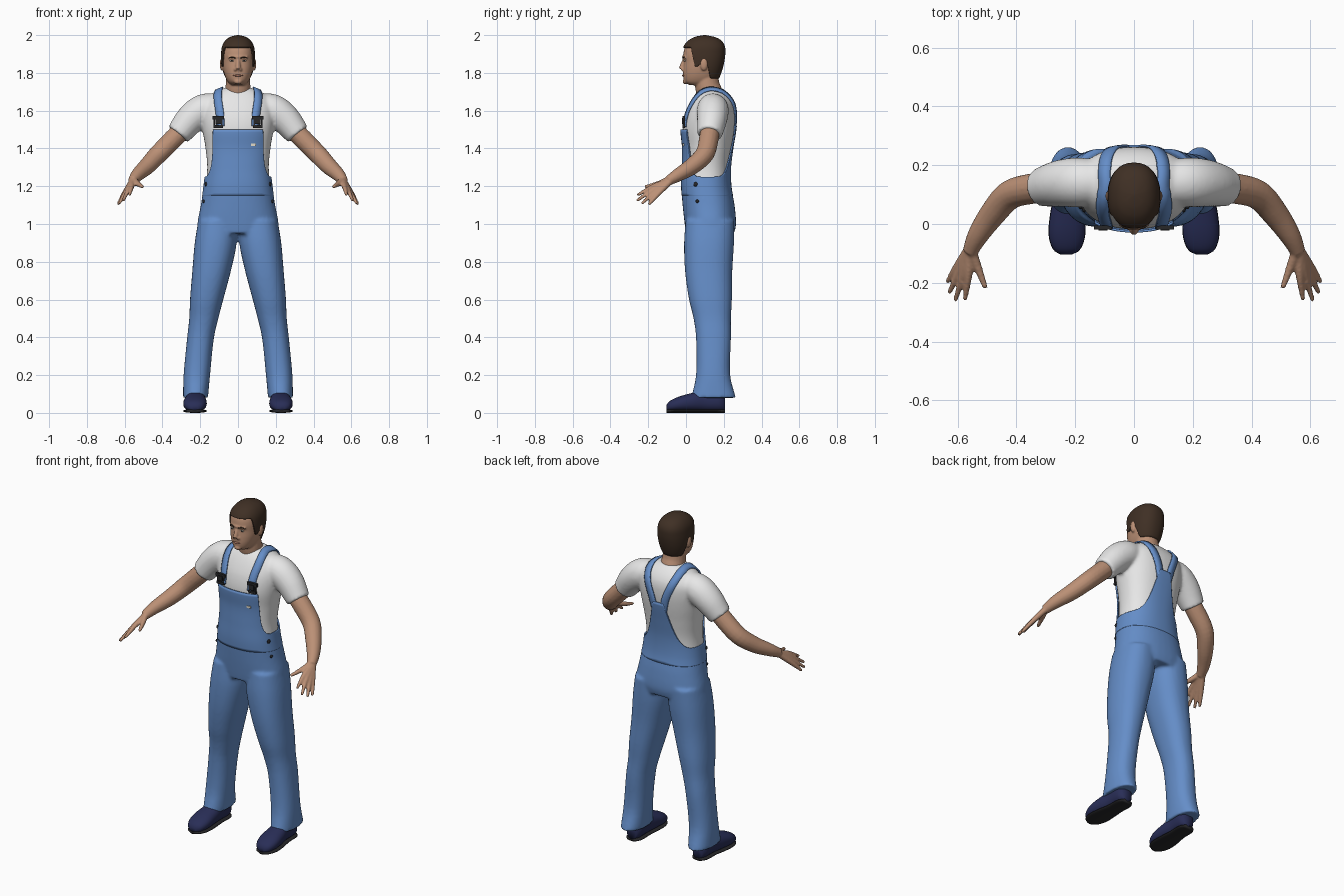
import bpy, bmesh, math
from math import pi, cos, sin
from mathutils import Vector, Matrix
from mathutils.bvhtree import BVHTree

if "Cube" in bpy.data.objects:
    bpy.data.objects.remove(bpy.data.objects["Cube"], do_unlink=True)

def material(name, *rgb):
    m = bpy.data.materials.new(name)
    m.use_nodes = True
    m.diffuse_color = (*rgb, 1)
    m.node_tree.nodes["Principled BSDF"].inputs["Base Color"].default_value = (*rgb, 1)
    return m

DENIM = material("denim blue", .13, .27, .58)
WHITE = material("shirt white", .8, .8, .8)
SKIN = material("skin", .5, .28, .18)
HAIR = material("dark brown hair", .05, .029, .018)
NAVY = material("shoe navy", .022, .027, .095)
DARK = material("dark rubber and metal", .02, .02, .022)
LIP = material("lip", .36, .16, .11)
CREAM = material("cream label", .75, .7, .58)

# ---------- helpers ----------
def interp(rows, t):
    """Smooth interpolation of rows keyed by their first value."""
    n = len(rows)
    t = min(max(t, rows[0][0]), rows[-1][0])
    i = next(k for k in range(n - 1) if t <= rows[k + 1][0])
    a, b = rows[i], rows[i + 1]
    p, q = rows[max(i - 1, 0)], rows[min(i + 2, n - 1)]
    h = b[0] - a[0]
    u = (t - a[0]) / h
    out = []
    for k in range(1, len(a)):
        ma = (b[k] - p[k]) / (b[0] - p[0]) * h
        mb = (q[k] - a[k]) / (q[0] - a[0]) * h
        out.append(a[k] + u * ma + u * u * (3 * (b[k] - a[k]) - 2 * ma - mb)
                   + u ** 3 * (2 * (a[k] - b[k]) + ma + mb))
    return out

def surf(rows, a, z, off=0, e=.88):
    """Point at angle a and height z of a body with rounded oval sections."""
    cx, w, lo, hi = interp(rows, z)
    bend = lambda v: math.copysign(abs(v) ** e, v)
    return Vector((cx + (w + off) * bend(cos(a)),
                   (lo + hi) / 2 + ((hi - lo) / 2 + off) * bend(sin(a)), z))

def skin_rings(bm, rings, closed=True, cap=True):
    vs = [[bm.verts.new(p) for p in r] for r in rings]
    n = len(vs[0])
    for a, b in zip(vs, vs[1:]):
        for j in range(n if closed else n - 1):
            k = (j + 1) % n
            bm.faces.new((a[j], a[k], b[k], b[j]))
    if cap:
        bm.faces.new(vs[0][::-1])
        bm.faces.new(vs[-1])

def body(bm, rows, z0, z1, off=0, sx=1, n=40, steps=30, swap=False):
    rings = []
    for i in range(steps + 1):
        z = z0 + (z1 - z0) * i / steps
        r = [surf(rows, 2 * pi * j / n, z, off) for j in range(n)]
        rings.append([Vector((p.x * sx, p.z, p.y) if swap else (p.x * sx, p.y, p.z)) for p in r])
    skin_rings(bm, rings)

def sheet(bm, rows, low, high, move, n=192, steps=24):
    """Open shell whose lower and upper edges are functions of the angle."""
    ang = [2 * pi * j / n for j in range(n)]
    skin_rings(bm, [[move(a, low(a) + (high(a) - low(a)) * i / steps) for a in ang]
                    for i in range(steps + 1)], cap=False)

def tube(bm, pts, sx=1, n=16, steps=5):
    """Round tube through (x, y, z, radius) points."""
    rows = [(i, *p) for i, p in enumerate(pts)]
    last, rings = len(pts) - 1, []
    for i in range(last * steps + 1):
        t = i / steps
        x, y, z, r = interp(rows, t)
        d = Vector(interp(rows, t + .1)[:3]) - Vector(interp(rows, t - .1)[:3])
        u = d.orthogonal() if abs(d.normalized().y) > .98 else d.cross(Vector((0, 1, 0)))
        u.normalize()
        v = d.normalized().cross(u)
        ring = [Vector((x, y, z)) + r * (u * cos(2 * pi * j / n) + v * sin(2 * pi * j / n))
                for j in range(n)]
        rings.append([Vector((p.x * sx, p.y, p.z)) for p in ring])
    skin_rings(bm, rings)

def ball(bm, loc, size):
    bmesh.ops.create_uvsphere(bm, u_segments=16, v_segments=10, radius=1,
                              matrix=Matrix.Translation(loc) @ Matrix.Diagonal((*size, 1)))

def box(bm, loc, size):
    bmesh.ops.create_cube(bm, size=1, matrix=Matrix.Translation(loc) @ Matrix.Diagonal((*size, 1)))

def make(name, bm, mat, voxel=0, smooth=0, mirror=False, solid=0, fix=True, flat=False):
    if fix:
        bmesh.ops.recalc_face_normals(bm, faces=bm.faces)
    for f in bm.faces:
        f.smooth = not flat
    me = bpy.data.meshes.new(name)
    bm.to_mesh(me)
    bm.free()
    me.materials.append(mat)
    ob = bpy.data.objects.new(name, me)
    bpy.context.collection.objects.link(ob)
    if voxel:
        m = ob.modifiers.new("Blend", 'REMESH')
        m.mode, m.voxel_size, m.use_smooth_shade = 'VOXEL', voxel, True
        s = ob.modifiers.new("Soften", 'SMOOTH')
        s.factor, s.iterations = .5, smooth
    if solid:
        m = ob.modifiers.new("Thickness", 'SOLIDIFY')
        m.thickness, m.offset = solid, -1
    if mirror:
        ob.modifiers.new("Mirror", 'MIRROR')
    return ob

def tree(ob):
    bpy.context.view_layer.update()
    return BVHTree.FromObject(ob, bpy.context.evaluated_depsgraph_get())

def front_y(bvh, x, z):
    return bvh.ray_cast(Vector((x, -1, z)), Vector((0, 1, 0)))[0].y

def ease(a, b, t):
    t = min(max((t - a) / (b - a), 0), 1)
    return t * t * (3 - 2 * t)

# ---------- sections: height, centre x, half width, front y, back y ----------
TORSO = [(.95, 0, .2, .01, .245), (1.0, 0, .205, .003, .255), (1.1, 0, .187, -.008, .247),
         (1.2, 0, .172, -.015, .23), (1.3, 0, .163, -.012, .228), (1.4, 0, .172, -.01, .24),
         (1.5, 0, .188, -.018, .256), (1.58, 0, .195, -.005, .262), (1.64, 0, .185, .02, .255),
         (1.69, 0, .14, .05, .225), (1.72, 0, .075, .075, .19)]
LEG = [(.08, .225, .064, .03, .262), (.2, .218, .068, .055, .232), (.4, .198, .069, .055, .236),
       (.5, .181, .075, .042, .236), (.6, .166, .086, .018, .241), (.75, .14, .1, -.003, .243),
       (.9, .118, .109, -.008, .252), (1.02, .108, .1, 0, .255)]
HEAD = [(1.735, 0, .035, .02, .12), (1.75, 0, .052, -.006, .15), (1.78, 0, .068, -.015, .17),
        (1.82, 0, .079, -.015, .185), (1.86, 0, .083, -.012, .195), (1.9, 0, .083, -.014, .2),
        (1.94, 0, .077, -.003, .197), (1.97, 0, .058, .025, .175), (1.986, 0, .032, .06, .14),
        (1.992, 0, .006, .095, .105)]
# shoe sections run along y: y, centre x, half width, bottom, top
SHOE = [(-.104, .23, .018, .015, .04), (-.09, .229, .043, .01, .06), (-.04, .228, .061, .008, .085),
        (.03, .226, .059, .008, .105), (.1, .222, .05, .008, .12), (.18, .22, .048, .008, .12),
        (.207, .22, .03, .012, .09)]
SOLE = [(y, cx, w + .001, 0, .02) for y, cx, w, lo, hi in SHOE]

# ---------- shirt ----------
bm = bmesh.new()
body(bm, TORSO, 1.15, 1.72)
for s in (1, -1):
    tube(bm, [(.1, .14, 1.62, .07), (.18, .142, 1.605, .084), (.25, .138, 1.555, .08),
              (.317, .125, 1.474, .066)], s, n=24)
shirt = make("shirt", bm, WHITE, voxel=.009, smooth=6)

# ---------- overalls ----------
bm = bmesh.new()
body(bm, TORSO, .95, 1.22, .01)
for s in (1, -1):
    body(bm, LEG, .08, 1.02, .002, s)
make("overall_trousers", bm, DENIM, voxel=.009, smooth=6)

def bib_top(a):
    c = abs(cos(a))
    if sin(a) < 0:
        return 1.25 + .25 * min(1, (1 - c) / .36) ** 2.5
    return 1.25 + .27 * min(1, (1 - c) / .86) ** 2.5

bm = bmesh.new()
sheet(bm, TORSO, lambda a: 1.15, bib_top, lambda a, z: surf(TORSO, a, z, .011))
bib = make("overall_bib", bm, DENIM, solid=.008, fix=False)

# ---------- shoulder straps, laid on the shirt ----------
shirt_tree = tree(shirt)
path = [(i, *p) for i, p in enumerate([
    (.105, -.05, 1.52), (.108, -.03, 1.6), (.115, .04, 1.69), (.115, .12, 1.75),
    (.108, .21, 1.72), (.085, .28, 1.64), (.055, .3, 1.56), (.03, .3, 1.47)])]
strap = []
for i in range(57):
    t = i / 8
    mid, normal = shirt_tree.find_nearest(Vector(interp(path, t)))[:2]
    d = Vector(interp(path, t + .1)) - Vector(interp(path, t - .1))
    side = d.cross(normal).normalized() * .021
    row = []
    for k in (-1, 0, 1):
        p, nn = shirt_tree.find_nearest(mid + side * k)[:2]
        row.append(p + nn * .01)
    strap.append(row)
bm = bmesh.new()
skin_rings(bm, strap, closed=False, cap=False)
straps = make("shoulder_straps", bm, DENIM, solid=.008, mirror=True, fix=False)

# ---------- buckles, buttons and label ----------
bib_tree = tree(bib)
y = front_y(shirt_tree, .105, 1.55) - .016
bm = bmesh.new()
box(bm, (.105, y, 1.562), (.062, .014, .02))
box(bm, (.105, y - .004, 1.545), (.03, .014, .03))
box(bm, (.105, y, 1.516), (.05, .014, .014))
for dx in (-.02, .02):
    box(bm, (.105 + dx, y, 1.535), (.008, .01, .04))
make("strap_buckles", bm, DARK, mirror=True, flat=True)
bm = bmesh.new()
for z, r in ((1.21, .012), (1.12, .009)):
    p = surf(TORSO, -.38, z, .01)
    ball(bm, p, (.007, r, r))
make("hip_buttons", bm, DARK, mirror=True)
bm = bmesh.new()
box(bm, (.082, front_y(bib_tree, .082, 1.42) - .002, 1.42), (.026, .006, .012))
make("bib_label", bm, CREAM, flat=True)

# ---------- arms and hands ----------
bm = bmesh.new()
tube(bm, [(.27, .13, 1.525, .05), (.335, .122, 1.458, .052), (.42, .1, 1.372, .05),
          (.48, .035, 1.308, .045), (.53, -.038, 1.262, .036), (.558, -.095, 1.228, .026)])
for knuckle, tip in (((.563, -.175, 1.198), (.575, -.258, 1.152)),
                     ((.58, -.172, 1.185), (.608, -.26, 1.123)),
                     ((.594, -.163, 1.17), (.629, -.235, 1.108)),
                     ((.605, -.15, 1.157), (.636, -.198, 1.103))):
    wrist = Vector((.558, -.08, 1.23)).lerp(Vector(knuckle), .12)
    tube(bm, [(*wrist, .017), (*knuckle, .0135), (*tip, .008)], n=12)
tube(bm, [(.553, -.09, 1.235, .018), (.53, -.15, 1.213, .014), (.505, -.218, 1.196, .009)], n=12)
make("arms", bm, SKIN, voxel=.006, smooth=3, mirror=True)

# ---------- head, neck, nose and ears ----------
bm = bmesh.new()
body(bm, HEAD, 1.735, 1.992, steps=40)
tube(bm, [(0, .135, 1.64, .085), (0, .122, 1.7, .07), (0, .112, 1.74, .065), (0, .105, 1.82, .06)], n=24)
tube(bm, [(0, -.004, 1.88, .009), (0, -.018, 1.845, .012), (0, -.025, 1.82, .014)])
tube(bm, [(-.05, .004, 1.882, .009), (0, -.012, 1.884, .009), (.05, .004, 1.882, .009)])
ball(bm, (0, -.004, 1.754), (.022, .014, .014))
for s in (1, -1):
    ball(bm, (s * .013, -.016, 1.818), (.009, .011, .009))
    ball(bm, (s * .086, .095, 1.845), (.011, .02, .033))
head = make("head", bm, SKIN, voxel=.005, smooth=3)

# ---------- hair ----------
def hairline(a):
    s = sin(a)
    return 1.932 - .095 * ease(-.6, -.3, s) + .012 * ease(-.2, -.1, s) - .072 * ease(.1, .55, s)

def hair_point(a, z):
    c = Vector((0, .098, 1.88))
    p = surf(HEAD, a, z)
    return c + Vector(((p.x - c.x) * 1.08, (p.y - c.y) * 1.08, (p.z - c.z) * 1.07))

bm = bmesh.new()
sheet(bm, HEAD, hairline, lambda a: 1.992, hair_point, n=96)
bmesh.ops.holes_fill(bm, edges=[e for e in bm.edges if e.is_boundary
                                and min(v.co.z for v in e.verts) > 1.99])
make("hair", bm, HAIR, solid=.008, fix=False)

# ---------- face details ----------
face = tree(head)
bm = bmesh.new()
tube(bm, [(x, front_y(face, x, z), z, r) for x, z, r in
          ((.014, 1.879, .003), (.032, 1.884, .004), (.05, 1.878, .002))], n=8)
make("eyebrows", bm, HAIR, mirror=True)
for name, mat, size, push in (("eyes", CREAM, (.012, .005, .005), 0),
                              ("irises", DARK, (.005, .004, .005), .003)):
    bm = bmesh.new()
    ball(bm, (.032, front_y(face, .032, 1.864) - push, 1.864), size)
    make(name, bm, mat, mirror=True)
bm = bmesh.new()
tube(bm, [(x, front_y(face, x, 1.786), 1.786, r) for x, r in
          ((-.025, .002), (0, .006), (.025, .002))], n=10)
make("lips", bm, LIP)

# ---------- shoes ----------
bm = bmesh.new()
body(bm, SHOE, -.104, .207, n=28, swap=True)
make("shoes", bm, NAVY, mirror=True)
bm = bmesh.new()
body(bm, SOLE, -.104, .207, n=28, swap=True)
make("soles", bm, DARK, mirror=True)
